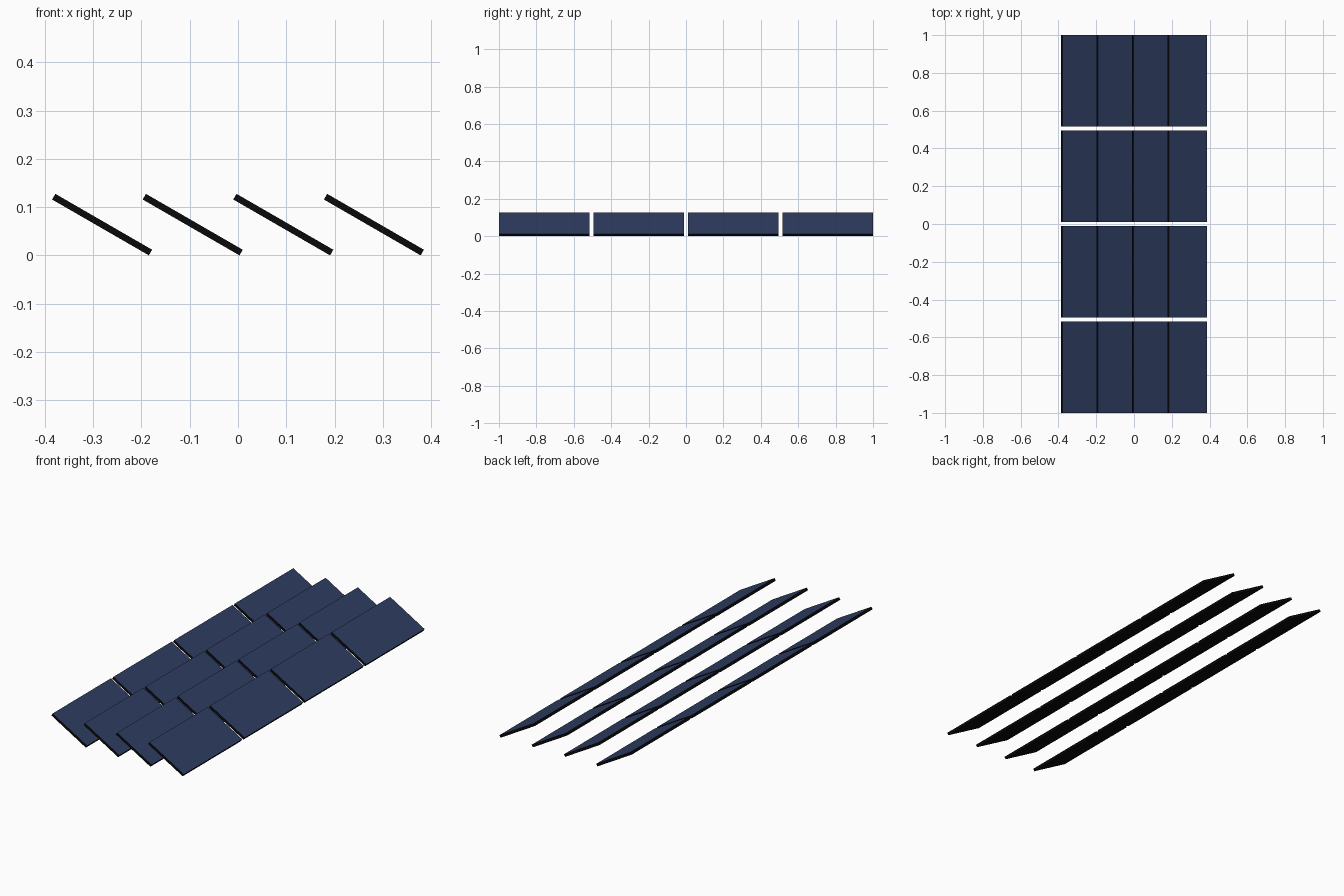
import bpy, bmesh, math
from mathutils import Matrix

if "Cube" in bpy.data.objects:
    bpy.data.objects.remove(bpy.data.objects["Cube"])

TILT = math.radians(30)
LENGTH, WIDTH, THICK = 0.2315, 0.485, 0.0135   # slope length, y width, thickness
PITCH_X, PITCH_Y = 0.1877, 0.505


def material(name, rgb):
    m = bpy.data.materials.new(name)
    m.diffuse_color = (*rgb, 1)
    m.use_nodes = True
    m.node_tree.nodes["Principled BSDF"].inputs["Base Color"].default_value = m.diffuse_color
    return m


black = material("black_frame", (0.003, 0.003, 0.003))
blue = material("solar_blue", (0.027, 0.046, 0.120))

height = LENGTH * math.sin(TILT) + THICK * math.cos(TILT)

# One tilted panel: black slab with a blue upper face
bm = bmesh.new()
bmesh.ops.create_cube(bm, size=1, matrix=Matrix.Diagonal((LENGTH, WIDTH, THICK, 1)))
bm.normal_update()
for f in bm.faces:
    f.material_index = 1 if f.normal.z > 0.9 else 0
bm.transform(Matrix.Rotation(TILT, 4, 'Y'))
mesh = bpy.data.meshes.new("solar_panel")
bm.to_mesh(mesh)
bm.free()
mesh.materials.append(black)
mesh.materials.append(blue)

# Four rows of four panels
for i in range(4):
    for j in range(4):
        ob = bpy.data.objects.new(f"solar_panel_row{i + 1}_{j + 1}", mesh)
        ob.location = ((i - 1.5) * PITCH_X, (j - 1.5) * PITCH_Y, height / 2)
        bpy.context.collection.objects.link(ob)
